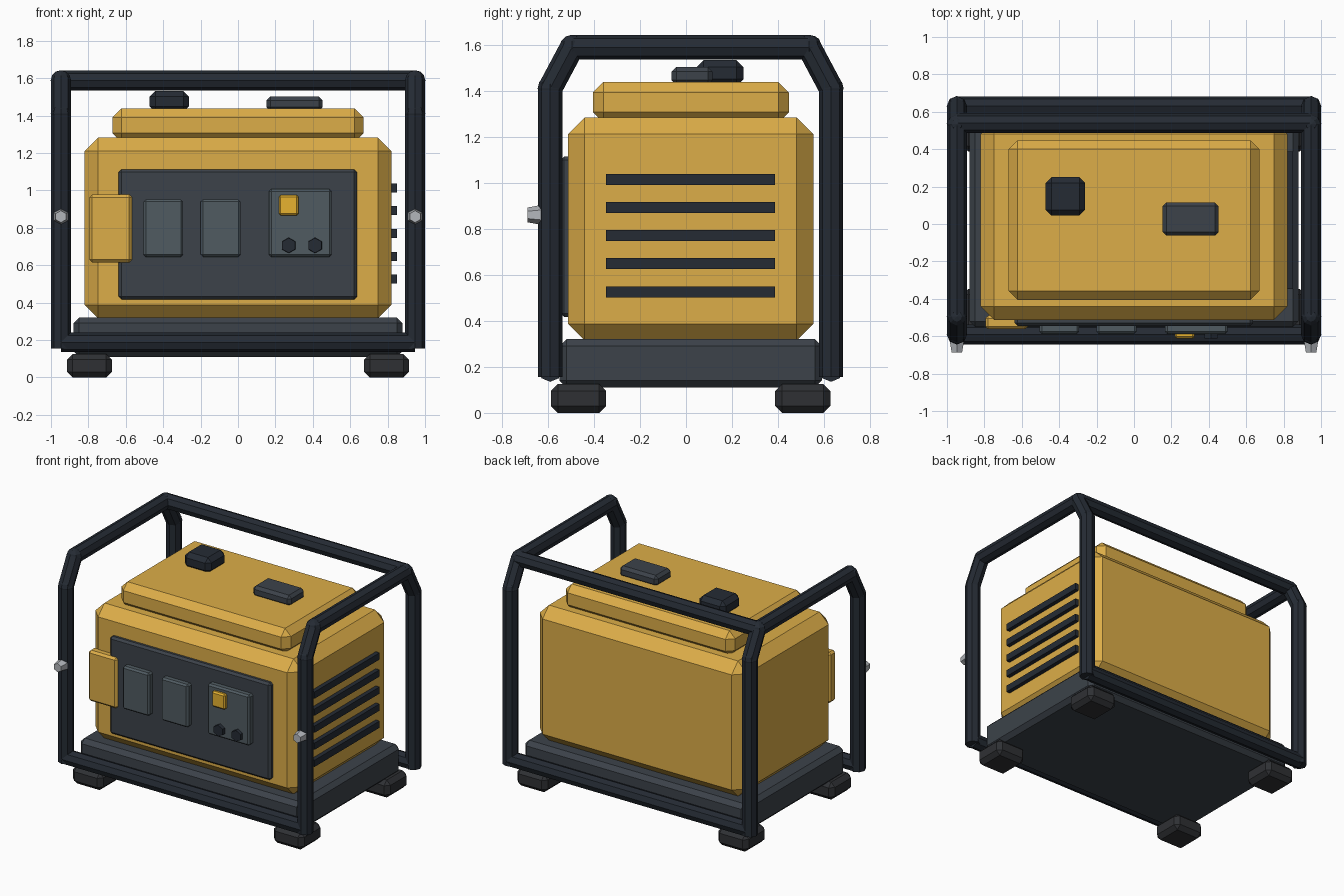
import bpy, bmesh, math
from mathutils import Vector, Matrix

if "Cube" in bpy.data.objects:
    bpy.data.objects.remove(bpy.data.objects["Cube"])


def material(name, r, g, b):
    m = bpy.data.materials.new(name)
    m.diffuse_color = (r, g, b, 1)
    m.use_nodes = True
    m.node_tree.nodes["Principled BSDF"].inputs["Base Color"].default_value = m.diffuse_color
    return m


YELLOW = material("yellow_paint", 0.72, 0.42, 0.065)
AMBER = material("amber_switch", 0.80, 0.45, 0.03)
FRAME = material("frame_paint", 0.018, 0.024, 0.034)
PANEL = material("panel_grey", 0.045, 0.055, 0.068)
SOCKET = material("socket_grey", 0.08, 0.105, 0.12)
RUBBER = material("rubber", 0.028, 0.030, 0.034)
STEEL = material("steel", 0.45, 0.47, 0.50)


def finish(name, bm, mat):
    mesh = bpy.data.meshes.new(name)
    bm.to_mesh(mesh)
    bm.free()
    mesh.materials.append(mat)
    ob = bpy.data.objects.new(name, mesh)
    bpy.context.collection.objects.link(ob)
    return ob


def box(name, x, y, z, mat, bevel=0.0):
    """Chamfered box from (min, max) ranges on each axis."""
    bm = bmesh.new()
    bmesh.ops.create_cube(bm, size=1)
    for v in bm.verts:
        v.co = [(r[0] + r[1]) / 2 + c * (r[1] - r[0]) for r, c in zip((x, y, z), v.co)]
    if bevel:
        bmesh.ops.bevel(bm, geom=bm.edges[:], offset=bevel, segments=1,
                        profile=0.5, affect='EDGES')
    return finish(name, bm, mat)


def add_rod(bm, a, b, r1, r2=None, sides=8):
    a, b = Vector(a), Vector(b)
    d = b - a
    m = Matrix.Translation((a + b) / 2) @ d.to_track_quat('Z', 'Y').to_matrix().to_4x4()
    bmesh.ops.create_cone(bm, cap_ends=True, segments=sides, radius1=r1,
                          radius2=r1 if r2 is None else r2, depth=d.length, matrix=m)


def tube(name, points, r, mat):
    """Eight-sided tube through points with faceted knuckles at the bends."""
    bm = bmesh.new()
    for a, b in zip(points, points[1:]):
        add_rod(bm, a, b, r)
    for p in points[1:-1]:
        bmesh.ops.create_uvsphere(bm, u_segments=8, v_segments=6, radius=r * 1.03,
                                  matrix=Matrix.Translation(p))
    return finish(name, bm, mat)


def hex_rod(name, a, b, r1, r2, mat):
    """Hexagon along y with a corner pointing up."""
    bm = bmesh.new()
    m = Matrix.Translation((a[0], (a[1] + b[1]) / 2, a[2])) @ Matrix.Rotation(math.pi / 2, 4, 'X')
    bmesh.ops.create_cone(bm, cap_ends=True, segments=6, radius1=r1, radius2=r2,
                          depth=abs(b[1] - a[1]), matrix=m)
    return finish(name, bm, mat)


# Base tray and rubber feet
box("base_tray", (-0.88, 0.88), (-0.55, 0.59), (0.11, 0.32), PANEL, 0.03)
for sx, side in ((-1, "left"), (1, "right")):
    for cy, end in ((-0.467, "front"), (0.507, "back")):
        cx = sx * 0.795
        box(f"{end}_{side}_foot", (cx - 0.12, cx + 0.12), (cy - 0.12, cy + 0.12),
            (0, 0.125), RUBBER, 0.03)

# Housing and fuel tank
box("housing", (-0.82, 0.82), (-0.513, 0.553), (0.315, 1.283), YELLOW, 0.072)
box("fuel_tank", (-0.67, 0.67), (-0.405, 0.447), (1.26, 1.437), YELLOW, 0.046)
box("fuel_cap", (-0.472, -0.262), (0.046, 0.25), (1.42, 1.532), FRAME, 0.03)
box("fuel_gauge", (0.153, 0.453), (-0.062, 0.115), (1.425, 1.502), PANEL, 0.02)

# Tubular frame: two side hoops and three cross rails
R, FX = 0.053, 0.947
hoop = [(-0.59, 0.155), (-0.59, 1.41), (-0.495, 1.588),
        (0.535, 1.588), (0.63, 1.41), (0.63, 0.155)]
for sx, side in ((-1, "left"), (1, "right")):
    tube(f"{side}_frame_hoop", [(sx * FX, y, z) for y, z in hoop], R, FRAME)
for name, y, z in (("front_lower_rail", -0.59, 0.188), ("back_lower_rail", 0.63, 0.188),
                   ("back_top_rail", 0.54, 1.588)):
    tube(name, [(-FX, y, z), (FX, y, z)], R, FRAME)

# Frame bolts
for sx, side in ((-1, "left"), (1, "right")):
    hex_rod(f"{side}_frame_bolt", (sx * FX, -0.63, 0.86), (sx * FX, -0.688, 0.86),
            0.043, 0.032, STEEL)

# Control panel with sockets, switch and knobs
box("control_panel", (-0.638, 0.636), (-0.545, -0.49), (0.417, 1.113), PANEL, 0.015)
box("side_cover", (-0.795, -0.567), (-0.562, -0.49), (0.615, 0.978), YELLOW, 0.015)
for name, x, top in (("left_socket", (-0.505, -0.294), 0.952),
                     ("middle_socket", (-0.2, 0.014), 0.952),
                     ("switch_plate", (0.166, 0.5), 1.007)):
    box(name, x, (-0.588, -0.53), (0.645, top), SOCKET, 0.012)
box("power_switch", (0.218, 0.324), (-0.612, -0.575), (0.866, 0.976), AMBER, 0.01)
for i, x in enumerate((0.271, 0.412)):
    hex_rod(f"knob_{i + 1}", (x, -0.575, 0.706), (x, -0.612, 0.706), 0.043, 0.04, FRAME)

# Cooling vent slats on the right side
for i in range(5):
    z = 0.526 + i * 0.122
    box(f"vent_slat_{i + 1}", (0.8, 0.85), (-0.348, 0.387), (z - 0.024, z + 0.024), FRAME)
